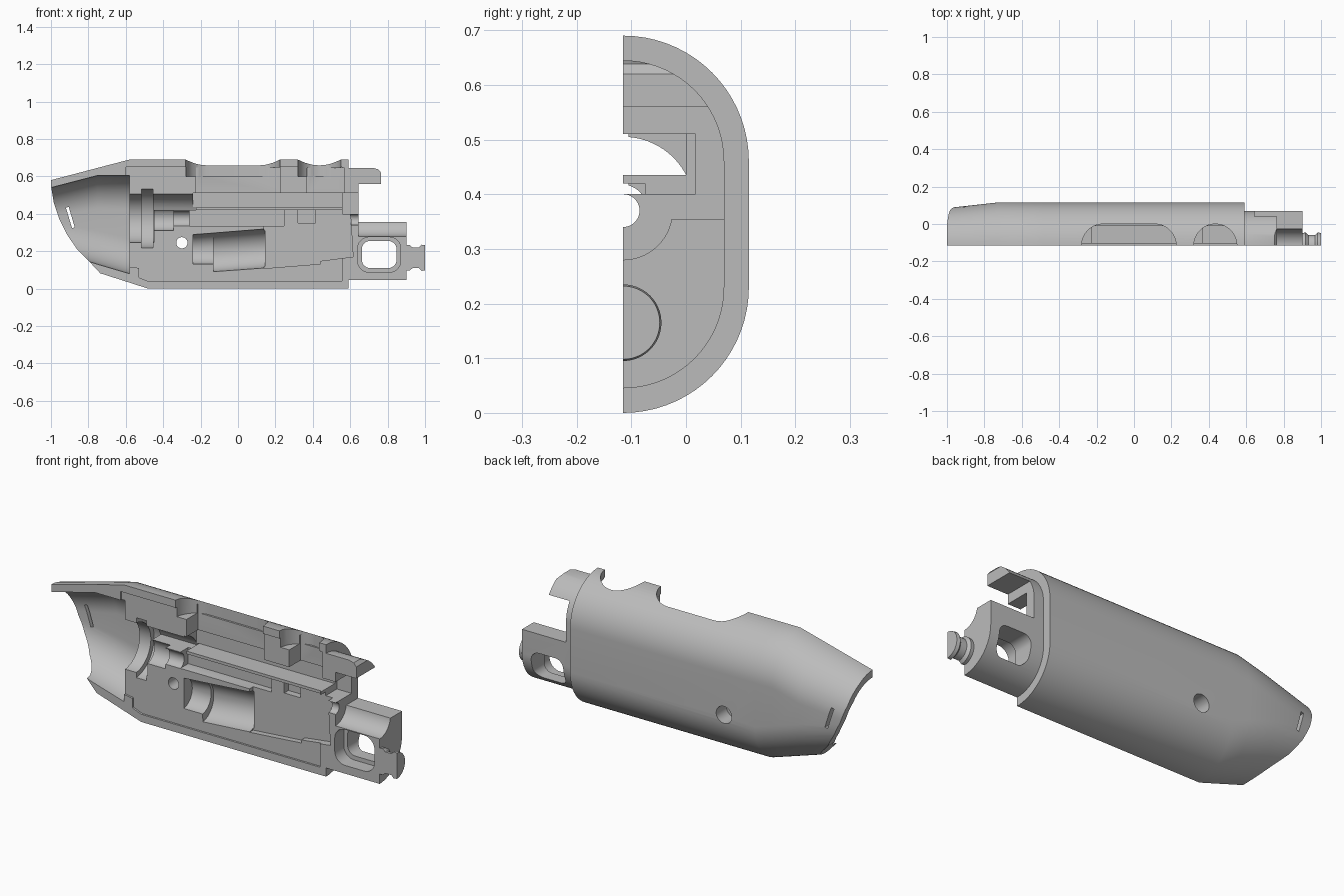
import bpy, bmesh
from math import sin, cos, pi

if "Cube" in bpy.data.objects:
    bpy.data.objects.remove(bpy.data.objects["Cube"])

SPLIT = -0.115          # plane of the open front face
FRONT = -0.3            # where the cutters start, in front of it

grey = bpy.data.materials.new("plain grey")
grey.use_nodes = True
grey.diffuse_color = (0.5, 0.5, 0.5, 1)
grey.node_tree.nodes["Principled BSDF"].inputs["Base Color"].default_value = (0.5, 0.5, 0.5, 1)


def finish(name, bm):
    bmesh.ops.remove_doubles(bm, verts=bm.verts, dist=1e-5)
    bmesh.ops.recalc_face_normals(bm, faces=bm.faces)
    mesh = bpy.data.meshes.new(name)
    bm.to_mesh(mesh)
    bm.free()
    mesh.materials.append(grey)
    ob = bpy.data.objects.new(name, mesh)
    bpy.context.scene.collection.objects.link(ob)
    return ob


def half_stadium(x, low, high, r, front=None, n=18):
    pts = []
    for centre, start in ((high - r, pi / 2), (low + r, 0)):
        for i in range(n + 1):
            a = start - i * pi / 2 / n
            pts.append((x, SPLIT + r * cos(a), centre + r * sin(a)))
    if front is not None:
        pts += [(x, front, low), (x, front, high)]
    return pts


def loft(name, sections, front=None):
    """Skin half-stadium sections (x, low z, high z, radius) along x."""
    bm = bmesh.new()
    rings = [[bm.verts.new(p) for p in half_stadium(*s, front)] for s in sections]
    n = len(rings[0])
    for a, b in zip(rings, rings[1:]):
        for i in range(n):
            j = (i + 1) % n
            bm.faces.new((a[i], a[j], b[j], b[i]))
    bm.faces.new(rings[0])
    bm.faces.new(rings[-1])
    return finish(name, bm)


def prism(pts, lo, hi, axis="y"):
    """Extrude an xz outline along y, or an xy outline along z."""
    bm = bmesh.new()
    place = (lambda p, h: (p[0], h, p[1])) if axis == "y" else (lambda p, h: (p[0], p[1], h))
    a = [bm.verts.new(place(p, lo)) for p in pts]
    b = [bm.verts.new(place(p, hi)) for p in pts]
    for i in range(len(pts)):
        j = (i + 1) % len(pts)
        bm.faces.new((a[i], a[j], b[j], b[i]))
    bm.faces.new(a)
    bm.faces.new(b)
    return finish("cutter", bm)


def rect(x0, x1, z0, z1):
    return [(x0, z0), (x1, z0), (x1, z1), (x0, z1)]


def rounded(x0, x1, z0, z1, r, n=10):
    pts = []
    corners = ((x1 - r, z1 - r), (x0 + r, z1 - r), (x0 + r, z0 + r), (x1 - r, z0 + r))
    for k, (cx, cz) in enumerate(corners):
        for i in range(n):
            a = (k + i / (n - 1)) * pi / 2
            pts.append((cx + r * cos(a), cz + r * sin(a)))
    return pts


def disc(cx, cz, r, n=32):
    return [(cx + r * cos(2 * pi * i / n), cz + r * sin(2 * pi * i / n)) for i in range(n)]


def boolean(target, tool, operation):
    mod = target.modifiers.new("cut", "BOOLEAN")
    mod.operation, mod.solver, mod.object = operation, "EXACT", tool
    deps = bpy.context.evaluated_depsgraph_get()
    mesh = bpy.data.meshes.new_from_object(target.evaluated_get(deps))
    target.modifiers.clear()
    target.data = mesh
    bpy.data.objects.remove(tool)


def cut(target, tool):
    boolean(target, tool, "DIFFERENCE")


def pocket(x0, x1, z0, z1, depth):
    cut(shell, prism(rect(x0, x1, z0, z1), FRONT, depth))


def bore(x0, x1, z, r):
    cut(shell, loft("cutter", [(x, z - r, z + r, r) for x in (x0, x1)], FRONT))


# Outer housing with tapered nose
shell = loft("half_shell", [(-1, .17, .58, .2), (-.73, .08, .651, .23), (-.58, .032, .69, .23),
                            (-.48, 0, .69, .23), (.59, 0, .69, .23)])

# Inner core that forms the neck, the hood and the tail block
core = loft("core", [(.5, .045, .645, .185), (.9, .045, .645, .185)])
cut(core, prism(rect(.645, 1.1, .355, .56), FRONT, .3))
cut(core, prism([(.765, .3551), (1.1, .3551), (1.1, .8), (.70, .8), (.72, .646),
                 (.75, .638), (.765, .62)], FRONT, .3))
boolean(shell, core, "UNION")

# Waisted knob on the tail
profile = [(.885, .066), (.918, .069), (.932, .056), (.968, .056), (.982, .07), (1, .067)]
boolean(shell, loft("knob", [(x, .165 - r, .165 + r, r) for x, r in profile]), "UNION")

# Nose cavity and scooped opening
cut(shell, loft("cutter", [(-1.05, .225, .527, .15), (-.75, .13, .605, .18),
                           (-.58, .08, .605, .187)], FRONT))
cut(shell, prism([(-1.1, .56), (-1.0, .55), (-.985, .46), (-.955, .37), (-.915, .29), (-.86, .21),
                  (-.8, .15), (-.73, .075), (-.73, -.1), (-1.1, -.1)], FRONT, .3))
cut(shell, prism([(-.92, .432), (-.905, .437), (-.873, .328), (-.887, .323)], FRONT, .3))

# Shallow recess inside the rim
cut(shell, prism([(-.6, .12), (-.53, .11), (-.53, .06), (-.48, .04), (.555, .04),
                  (.555, .65), (-.6, .65)], FRONT, -.105))

# Stepped bore and ring groove
bore(-.6, -.45, .375, .13)
bore(-.515, -.455, .375, .157)
bore(-.46, -.345, .375, .066)
bore(-.35, -.25, .375, .042)
bore(.5, .66, .37, .03)
upper = loft("cutter", [(-.46, .245, .505, .13), (-.225, .245, .505, .13)], FRONT)
cut(upper, prism(rect(-.6, 0, 0, .42), -.5, .3))
cut(shell, upper)

# Long slots and switch pockets
pocket(-.26, .245, .335, .42, -.04)
pocket(.32, .415, .35, .42, -.04)
pocket(-.24, .6, .435, .51, 0)
pocket(-.225, .225, .44, .648, -.01)
pocket(.37, .57, .505, .645, -.01)
pocket(.56, .7, .4, .51, .017)

# Battery pocket and stepped ledge beside it
cut(shell, loft("cutter", [(-.24, .13, .29, .08), (-.131, .13, .298, .08),
                           (-.13, .09, .298, .1), (.145, .11, .32, .105)], FRONT))
cut(shell, prism([(.14, .108), (.44, .132), (.44, .148), (.615, .17), (.6, .42), (.14, .42)],
                 FRONT, -.075))

# Button openings through the top
for x0, x1 in ((-.28, .225), (.32, .55)):
    cut(shell, prism(rounded(x0, x1, SPLIT - .115, SPLIT + .115, .1149), .6, .8, "z"))

# Screw hole with a wider outer end
cut(shell, prism(disc(-.3, .245, .03), FRONT, .3))
cut(shell, prism(disc(-.3, .245, .045), .03, .3))

# Tail groove and framed window
bore(.645, .95, .37, .09)
cut(shell, prism(rounded(.64, .87, .088, .275, .06), FRONT, -.04))
cut(shell, prism(rounded(.662, .848, .11, .255, .045), FRONT, .3))

# Smooth shading with sharp edges kept
bpy.ops.object.select_all(action="DESELECT")
shell.select_set(True)
bpy.context.view_layer.objects.active = shell
bpy.ops.object.shade_smooth_by_angle(angle=pi / 7)
